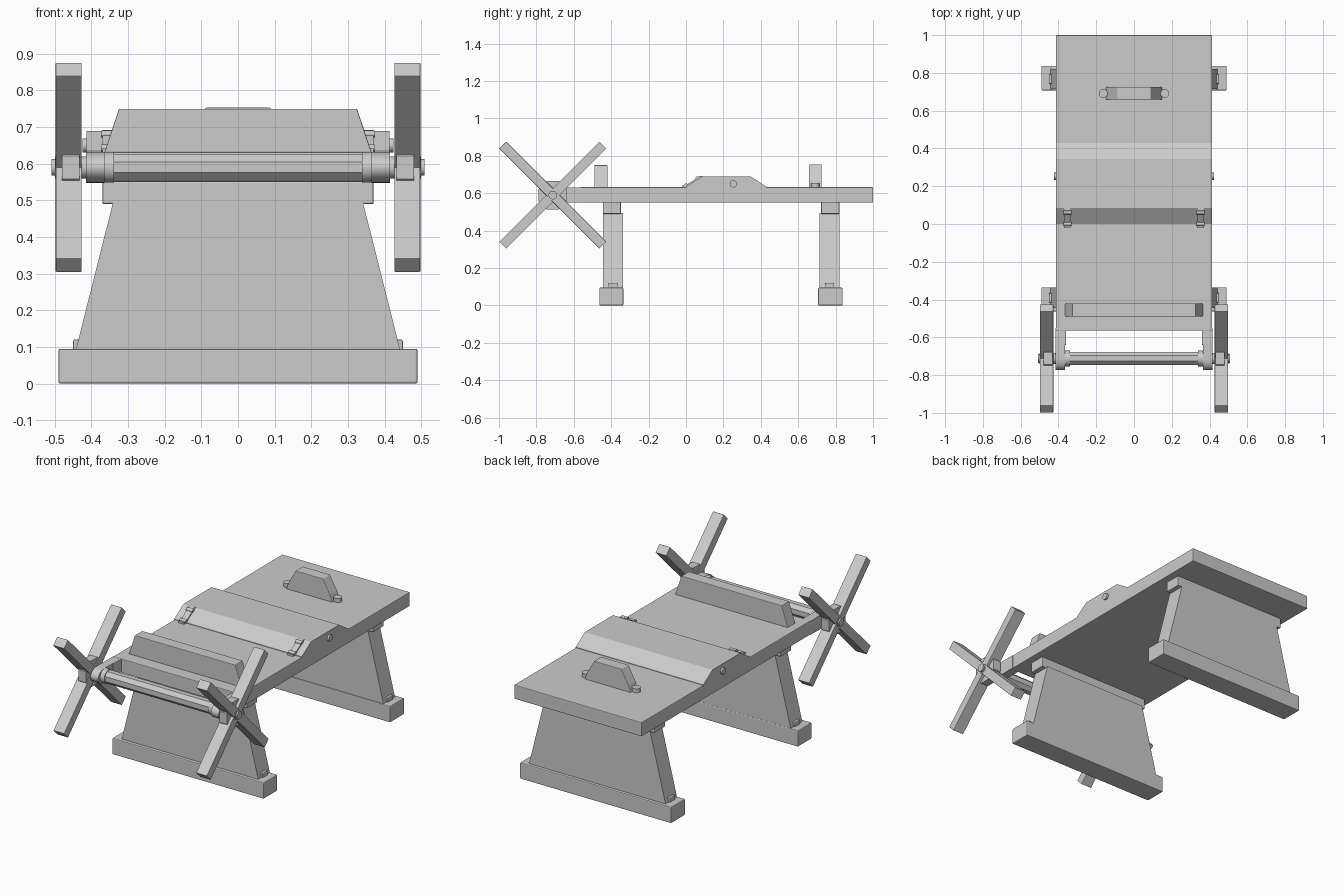
import bpy, bmesh, math
from mathutils import Matrix, Vector

if "Cube" in bpy.data.objects:
    bpy.data.objects.remove(bpy.data.objects["Cube"])


def finish(bm, name, bevel=0.0, smooth=False):
    bmesh.ops.recalc_face_normals(bm, faces=bm.faces)
    me = bpy.data.meshes.new(name)
    bm.to_mesh(me)
    bm.free()
    ob = bpy.data.objects.new(name, me)
    bpy.context.collection.objects.link(ob)
    if bevel:
        m = ob.modifiers.new("bevel", 'BEVEL')
        m.width = bevel
        m.segments = 2
    if smooth:
        bpy.context.view_layer.objects.active = ob
        ob.select_set(True)
        bpy.ops.object.shade_smooth_by_angle(angle=math.radians(35))
        ob.select_set(False)
    return ob


def prism(name, pts, lo, hi, axis, bevel=0.0, smooth=False):
    """Extrude a profile: axis X takes (y, z) points, axis Y takes (x, z) points."""
    bm = bmesh.new()
    at = (lambda p, d: (d, p[0], p[1])) if axis == 'X' else (lambda p, d: (p[0], d, p[1]))
    a = [bm.verts.new(at(p, lo)) for p in pts]
    b = [bm.verts.new(at(p, hi)) for p in pts]
    bm.faces.new(a)
    bm.faces.new(b)
    for i in range(len(pts)):
        j = (i + 1) % len(pts)
        bm.faces.new((a[i], a[j], b[j], b[i]))
    return finish(bm, name, bevel, smooth)


def box(name, x0, x1, y0, y1, z0, z1, bevel=0.0):
    return prism(name, [(y0, z0), (y1, z0), (y1, z1), (y0, z1)], x0, x1, 'X', bevel)


def circle(cy, cz, r, n, turn=0.0):
    return [(cy + r * math.cos(math.tau * (i + turn) / n),
             cz + r * math.sin(math.tau * (i + turn) / n)) for i in range(n)]


def rod(name, x0, x1, y, z, r, n=20):
    return prism(name, circle(y, z, r, n, 0.5), x0, x1, 'X', 0, n > 8)


def mirrored(x0, x1, s):
    return (x0, x1) if s > 0 else (-x1, -x0)


# Tabletop and raised hump
box("tabletop", -0.413, 0.413, -0.565, 1.0, 0.55, 0.632, 0.004)
prism("hump", [(0, 0.625), (0, 0.635), (0.085, 0.69), (0.345, 0.69),
               (0.43, 0.635), (0.43, 0.625)], -0.413, 0.413, 'X')

# Two trestles: foot, tapered board, cleat and end blocks
for label, foot, board, cleat in (
        ("front", (-0.463, -0.335), (-0.444, -0.337), (-0.444, -0.348)),
        ("back", (0.707, 0.837), (0.714, 0.82), (0.722, 0.82))):
    prism(label + "_leg", [(-0.443, 0.09), (0.443, 0.09), (0.341, 0.495), (-0.341, 0.495)],
          *board, 'Y')
    box(label + "_foot", -0.49, 0.49, *foot, 0, 0.095, 0.005)
    box(label + "_cleat", -0.37, 0.37, *cleat, 0.49, 0.552, 0.004)
    mid = sum(board) / 2
    for s in (-1, 1):
        box(label + "_foot_peg", *mirrored(0.40, 0.45, s), mid - 0.025, mid + 0.025, 0.09, 0.12, 0.004)

# Foot rest across the front end
prism("foot_rest", [(-0.365, 0.63), (0.365, 0.63), (0.325, 0.75), (-0.325, 0.75)],
      -0.49, -0.42, 'Y', 0.003)

# Hand rest near the back with its mounting lugs
prism("hand_rest", [(-0.15, 0.63), (0.15, 0.63), (0.135, 0.67), (0.088, 0.753), (-0.088, 0.753), (-0.135, 0.67)],
      0.658, 0.725, 'Y', 0.003)

# Roller with octagonal section
AY, AZ = -0.712, 0.59
rod("roller", -0.36, 0.36, AY, AZ, 0.038, 8)

for s in (-1, 1):
    # Hand rest lug
    bm = bmesh.new()
    bmesh.ops.create_cone(bm, cap_ends=True, segments=16, radius1=0.023, radius2=0.023,
                          depth=0.03, matrix=Matrix.Translation((s * 0.163, 0.691, 0.64)))
    finish(bm, "hand_rest_lug", 0, True)

    # Bolt through the hump
    rod("hump_bolt", *mirrored(0.40, 0.424, s), 0.253, 0.65, 0.019)

    # Hinge leaves following the slope
    prism("hinge", [(-0.02, 0.625), (-0.02, 0.643), (0.0, 0.643), (0.075, 0.692),
                    (0.088, 0.692), (0.088, 0.68)], *mirrored(0.335, 0.37, s), 'X')
    for y, z in ((0.0, 0.642), (0.062, 0.68)):
        rod("hinge_knuckle", *mirrored(0.332, 0.373, s), y, z, 0.011, 12)

    # Bracket arm holding the roller
    arc = [(AY - 0.06 * math.sin(t), AZ + 0.042 * math.cos(t))
           for t in (math.pi * i / 14 for i in range(15))]
    prism("bracket_arm", [(-0.55, 0.63)] + arc + [(-0.55, 0.551)],
          *mirrored(0.365, 0.415, s), 'X', 0, True)
    box("bracket_mount", *mirrored(0.36, 0.41, s), -0.64, -0.55, 0.552, 0.63, 0.003)
    rod("roller_collar", *mirrored(0.338, 0.366, s), AY, AZ, 0.042)

    # Hand wheel: hub, four spokes, axle and end cap
    rod("wheel_hub", *mirrored(0.432, 0.48, s), AY, AZ, 0.083, 8)
    rod("axle", *mirrored(0.36, 0.50, s), AY, AZ, 0.03)
    rod("axle_cap", *mirrored(0.48, 0.509, s), AY, AZ, 0.023)
    for k in range(2):
        ang = math.pi / 4 + k * math.pi / 2
        u = Vector((math.cos(ang), math.sin(ang)))
        v = Vector((-u.y, u.x))
        c = Vector((AY, AZ))
        pts = [tuple(c + u * a * 0.378 + v * b * 0.026)
               for a, b in ((-1, -1), (1, -1), (1, 1), (-1, 1))]
        prism("wheel_spoke", pts, *mirrored(0.427, 0.497 + 0.001 * k, s), 'X', 0.002)
